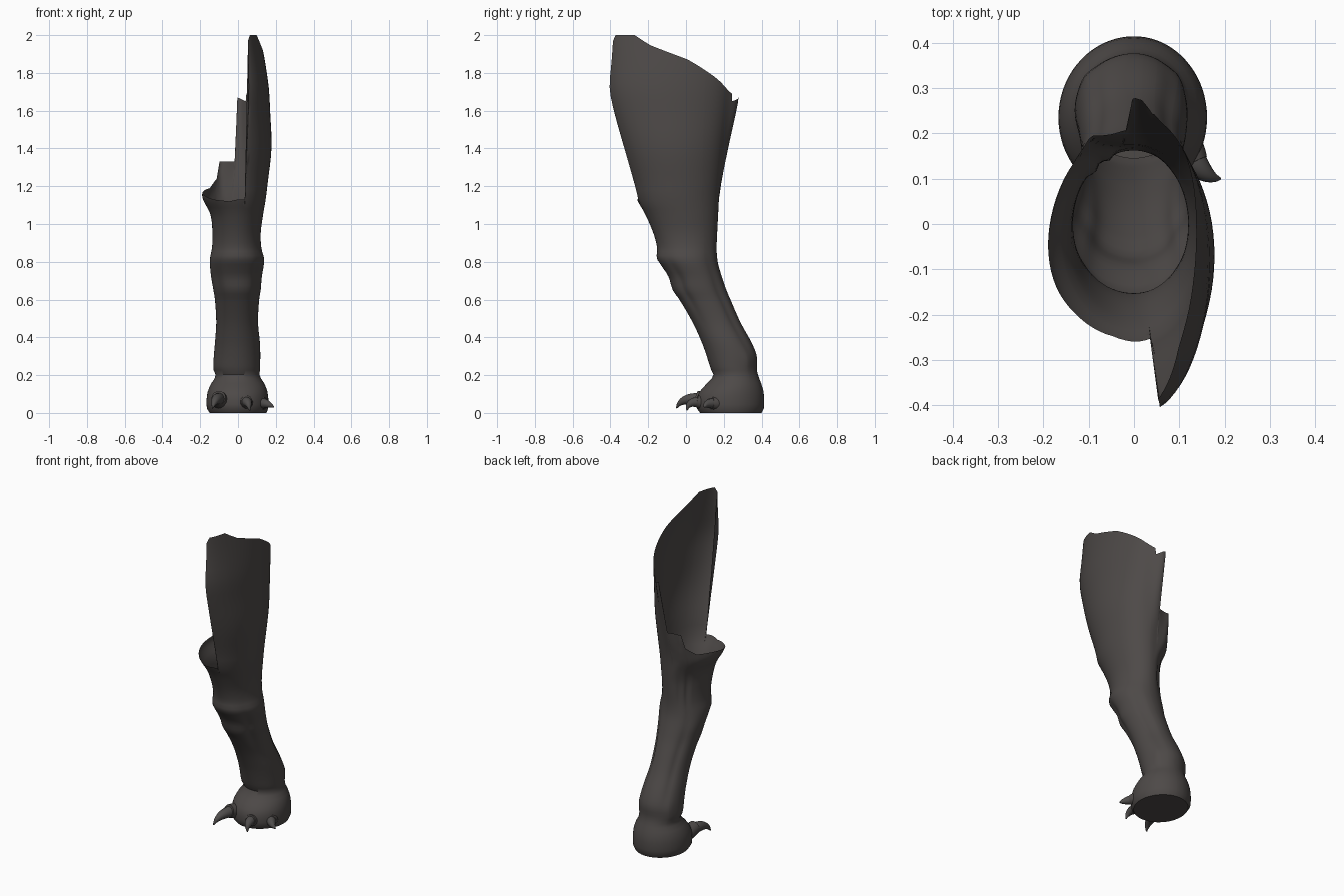
import bpy, bmesh, math
from mathutils import Vector

if "Cube" in bpy.data.objects:
    bpy.data.objects.remove(bpy.data.objects["Cube"])


def material(name, col):
    m = bpy.data.materials.new(name)
    m.diffuse_color = (*col, 1)
    m.use_nodes = True
    m.node_tree.nodes["Principled BSDF"].inputs["Base Color"].default_value = m.diffuse_color
    return m


HIDE = material("dark hide", (0.075, 0.067, 0.064))
CLAW = material("claw grey", (0.078, 0.073, 0.071))

# Leg sections: z, front y, back y, left half width, right half width, centre x
SECTIONS = [
    (0.00, 0.075, 0.40, .150, .150, 0), (0.025, 0.058, 0.412, .165, .160, 0),
    (0.10, 0.065, 0.412, .163, .158, 0), (0.15, 0.105, 0.40, .145, .142, 0),
    (0.195, 0.145, 0.383, .118, .115, 0), (0.23, 0.132, 0.375, .130, .116, 0),
    (0.30, 0.11, 0.375, .128, .118, 0), (0.37, 0.085, 0.348, .122, .116, 0),
    (0.48, 0.035, 0.288, .115, .106, 0), (0.60, -0.035, 0.235, .122, .112, 0),
    (0.65, -0.07, 0.214, .130, .120, 0), (0.72, -0.092, 0.190, .142, .126, 0),
    (0.78, -0.13, 0.172, .148, .136, 0), (0.82, -0.155, 0.165, .148, .138, 0),
    (0.87, -0.152, 0.162, .138, .124, 0), (0.95, -0.172, 0.165, .135, .120, 0),
    (1.05, -0.215, 0.17, .146, .133, 0), (1.14, -0.264, 0.175, .188, .148, 0),
    (1.20, -0.275, 0.182, .182, .155, 0), (1.40, -0.335, 0.202, .165, .167, .01),
    (1.60, -0.392, 0.225, .170, .155, .015), (1.72, -0.415, 0.235, .175, .143, .02),
    (1.86, -0.405, 0.245, .170, .118, .025), (2.00, -0.395, 0.25, .150, .087, .03)]

# Torn upper rim: angle from the front toward +x, height
RIM = [(0, 1.13), (14, 1.13), (15, 1.97), (22, 2.0), (52, 2.0), (70, 1.945),
       (106, 1.87), (126, 1.81), (154, 1.73), (170, 1.69), (171, 1.65),
       (187, 1.67), (188, 1.33), (218, 1.33), (220, 1.24), (234, 1.19),
       (250, 1.18), (285, 1.155), (315, 1.13), (345, 1.12), (360, 1.13)]


def lerp_rim(a):
    for (a0, z0), (a1, z1) in zip(RIM, RIM[1:]):
        if a <= a1:
            return z0 + (z1 - z0) * (a - a0) / (a1 - a0)
    return RIM[-1][1]


def section(z):
    """Smooth (Hermite) interpolation of the section table."""
    n = len(SECTIONS)
    i = max(0, min(n - 2, sum(s[0] <= z for s in SECTIONS) - 1))
    p0, p1 = SECTIONS[i], SECTIONS[i + 1]
    pm, pn = SECTIONS[max(i - 1, 0)], SECTIONS[min(i + 2, n - 1)]
    h = p1[0] - p0[0]
    t = (z - p0[0]) / h
    out = []
    for k in range(1, 6):
        m0 = (p1[k] - pm[k]) / (p1[0] - pm[0]) * h
        m1 = (pn[k] - p0[k]) / (pn[0] - p0[0]) * h
        out.append((2*t**3 - 3*t*t + 1) * p0[k] + (t**3 - 2*t*t + t) * m0
                   + (3*t*t - 2*t**3) * p1[k] + (t**3 - t*t) * m1)
    return out


def bump(v, c, w):
    return math.exp(-((v - c) / w) ** 2)


def leg_point(deg, z):
    yf, yb, wl, wr, cx = section(z)
    a = math.radians(deg)
    s, c = math.sin(a), math.cos(a)
    # grooves beside the kneecap and calf, tendon folds behind the knee
    g = 1 - 0.07 * (bump(deg, 52, 12) + bump(deg, 308, 12)) * bump(z, .66, .14)
    g -= 0.06 * (bump(deg, 135, 12) + bump(deg, 225, 12)) * bump(z, .55, .25)
    g -= 0.06 * (bump(deg, 205, 5) + bump(deg, 222, 5)) * bump(z, .95, .1)
    g += 0.05 * (bump(deg, 128, 14) + bump(deg, 232, 14)) * bump(z, .28, .06)
    up = max(0, min(1, (z - 1.0) / .3))
    # squarer back left corner, pointed ridge behind the thigh
    square = 1 + up * .25 * abs(math.sin(2 * a)) if s < 0 and c < 0 else 1
    ridge = max(0, min(1, (z - 1.2) / .45)) * .047 * bump(deg, 184, 13)
    return Vector((cx + g * s * (wr if s > 0 else wl),
                   (yf + yb) / 2 - g * c * min(square, 1 / max(abs(c), .1)) * (yb - yf) / 2
                   + ridge, z))


def finish(bm, name, mat, angle):
    bmesh.ops.recalc_face_normals(bm, faces=bm.faces)
    me = bpy.data.meshes.new(name)
    bm.to_mesh(me)
    bm.free()
    me.materials.append(mat)
    ob = bpy.data.objects.new(name, me)
    bpy.context.collection.objects.link(ob)
    bpy.ops.object.select_all(action='DESELECT')
    ob.select_set(True)
    bpy.context.view_layer.objects.active = ob
    bpy.ops.object.shade_smooth_by_angle(angle=math.radians(angle))
    return ob


# Leg and foot: open shell with a closed sole
angles = sorted({i * 5 for i in range(72)} | {a for a, _ in RIM if a < 360})
LOW, NL, NU = 1.08, 48, 18
bm = bmesh.new()
rows = []
for j in range(NL + NU + 1):
    row = []
    for a in angles:
        z = LOW * j / NL if j <= NL else LOW + (lerp_rim(a) - LOW) * (j - NL) / NU
        row.append(bm.verts.new(leg_point(a, z)))
    rows.append(row)
n = len(angles)
for r0, r1 in zip(rows, rows[1:]):
    for i in range(n):
        k = (i + 1) % n
        bm.faces.new((r0[i], r0[k], r1[k], r1[i]))
bm.faces.new(rows[0][::-1])
finish(bm, "leg", HIDE, 50)


# Claws and toe cuffs: tapered tubes along a bent path
def horn(name, pts, radii, mat, steps=10, sides=14):
    p0, p1, p2 = map(Vector, pts)
    bm = bmesh.new()
    prev = None
    for j in range(steps + 1):
        t = j / steps
        p = p0 * (1-t)**2 + p1 * 2*t*(1-t) + p2 * t*t
        d = ((p1 - p0) * (1-t) + (p2 - p1) * t).normalized()
        u = d.cross(Vector((0, 0, 1))).normalized()
        v = u.cross(d)
        r = radii[0] * (1 - t ** 1.8) + radii[1] * t ** 1.8
        ring = [bm.verts.new(p + r * (u * math.cos(q) + v * math.sin(q)))
                for q in (2 * math.pi * i / sides for i in range(sides))]
        if prev:
            for i in range(sides):
                k = (i + 1) % sides
                bm.faces.new((prev[i], prev[k], ring[k], ring[i]))
        else:
            bm.faces.new(ring)
        prev = ring
    bm.faces.new(prev)
    finish(bm, name, mat, 50)


CLAWS = [("left", (-.09, .13, .06), (-.115, -.02, .10), (-.135, -.05, .025), .036),
         ("middle", (.04, .10, .05), (.052, .01, .075), (.062, .005, .012), .030),
         ("right", (.115, .17, .05), (.15, .10, .055), (.19, .10, .03), .030)]
for nm, a, b, c, r in CLAWS:
    horn("claw_" + nm, (a, b, c), (r, .003), CLAW)
    va, vb = Vector(a), Vector(b)
    horn("toe_cuff_" + nm, (va, va.lerp(vb, .25), va.lerp(vb, .5)),
         (r * 1.25, r * 1.05), HIDE, 4)
